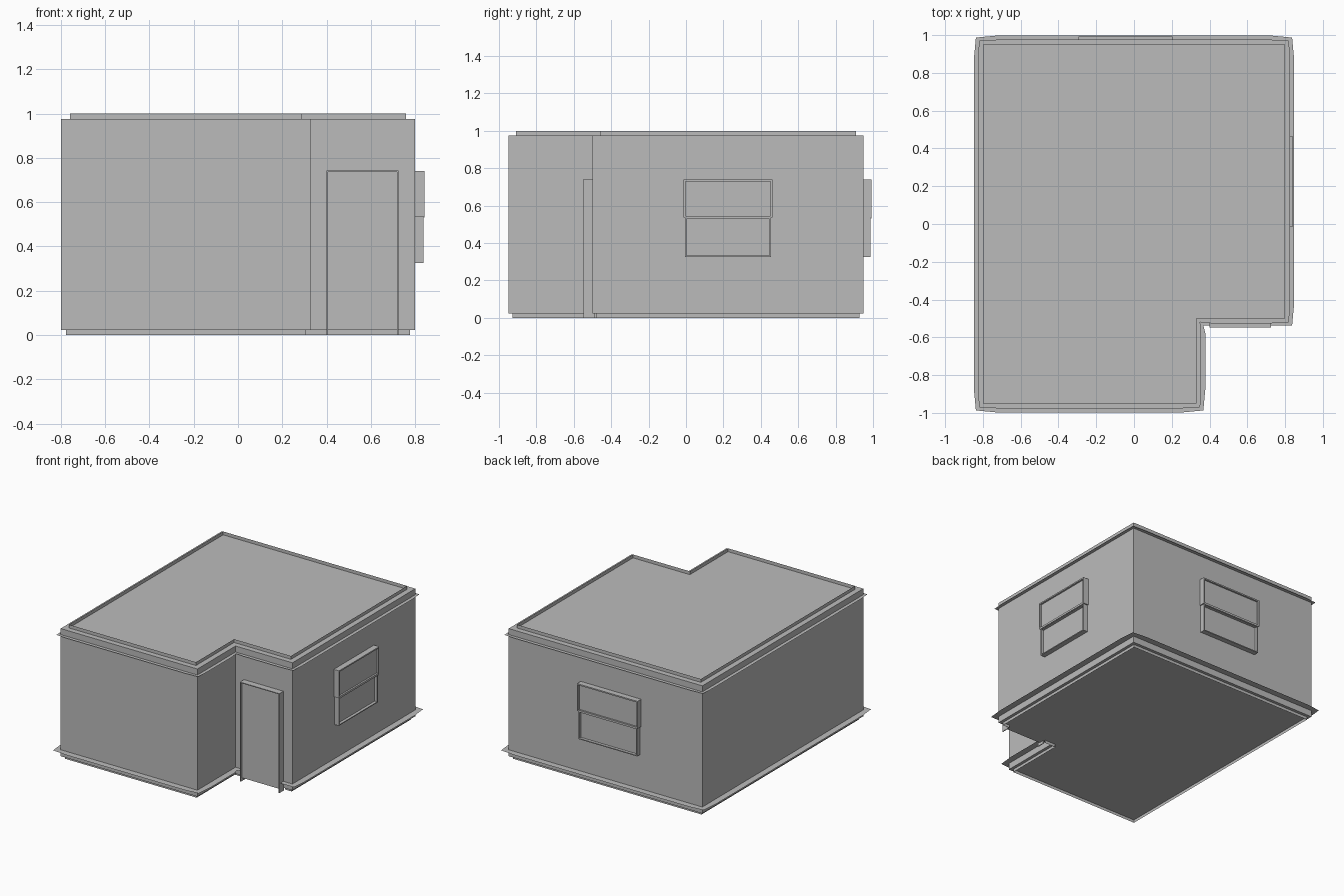
import bpy, bmesh
from mathutils import Vector, Matrix

if "Cube" in bpy.data.objects:
    bpy.data.objects.remove(bpy.data.objects["Cube"])

grey = bpy.data.materials.new("plain_grey")
grey.diffuse_color = (0.5, 0.5, 0.5, 1)
grey.use_nodes = True
grey.node_tree.nodes["Principled BSDF"].inputs["Base Color"].default_value = grey.diffuse_color


def finish(name, bm, recalc=True):
    if recalc:
        bmesh.ops.recalc_face_normals(bm, faces=bm.faces)
    me = bpy.data.meshes.new(name)
    bm.to_mesh(me)
    bm.free()
    me.materials.append(grey)
    ob = bpy.data.objects.new(name, me)
    bpy.context.collection.objects.link(ob)
    return ob


# L-shaped footprint, counter-clockwise
FOOT = [(0.8, -0.5), (0.8, 0.95), (-0.8, 0.95), (-0.8, -0.95), (0.33, -0.95), (0.33, -0.5)]
FLOOR, CEILING = 0.022, 0.975

# room shell: walls, floor and ceiling
bm = bmesh.new()
base = bm.faces.new([bm.verts.new((x, y, FLOOR)) for x, y in FOOT])
ext = bmesh.ops.extrude_face_region(bm, geom=[base], use_keep_orig=True)
bmesh.ops.translate(bm, vec=(0, 0, CEILING - FLOOR),
                    verts=[v for v in ext["geom"] if isinstance(v, bmesh.types.BMVert)])
finish("room_shell", bm)


def trim(name, path, closed, profile, bulge):
    """Sweep a thin (offset, z) profile; flanges widen slightly between corners."""
    pts = [Vector(p) for p in path]
    n = len(pts)
    segs = n if closed else n - 1
    dirs = [(pts[(i + 1) % n] - pts[i]).normalized() for i in range(segs)]
    out = [Vector((d.y, -d.x)) for d in dirs]
    stations = []
    for i, p in enumerate(pts):
        if closed or 0 < i < n - 1:
            miter = out[i - 1] + out[i % segs]
        else:
            miter = out[min(i, segs - 1)]
        stations.append((p, miter, 0))
        if i < segs:
            q = pts[(i + 1) % n]
            if (q - p).length > 0.2:
                stations.append((p + dirs[i] * 0.08, out[i], bulge))
                stations.append((q - dirs[i] * 0.08, out[i], bulge))
    bm = bmesh.new()
    rings = []
    for p, m, b in stations:
        ring = []
        for off, z in profile:
            q = p + m * (off + (b if off > 0 else 0))
            ring.append(bm.verts.new((q.x, q.y, z)))
        rings.append(ring)
    for i in range(len(rings) if closed else len(rings) - 1):
        a, b = rings[i], rings[(i + 1) % len(rings)]
        for k in range(len(profile) - 1):
            bm.faces.new((a[k], b[k], b[k + 1], a[k + 1]))
    return finish(name, bm, False)


# crown trim: lip above the ceiling and a ledge through the walls
trim("crown_trim", FOOT, True, [(0.020, 0.93), (-0.04, 0.93), (-0.04, 1.0)], 0.006)
# base trim: interrupted by the doorway
trim("base_trim", [(0.722, -0.5)] + FOOT + [(0.4, -0.5)], False,
     [(-0.022, 0.0), (-0.022, 0.07), (0.037, 0.07)], 0.011)


def add_box(bm, u0, u1, d0, d1, z0, z1):
    """Box in wall space: u along the wall, d outward, z up."""
    m = Matrix.Translation(((u0 + u1) / 2, -(d0 + d1) / 2, (z0 + z1) / 2))
    bmesh.ops.create_cube(bm, size=1, matrix=m @ Matrix.Diagonal((u1 - u0, d1 - d0, z1 - z0, 1)))


def add_frame(bm, u0, u1, d0, d1, z0, z1, t):
    add_box(bm, u0, u0 + t, d0, d1, z0, z1)
    add_box(bm, u1 - t, u1, d0, d1, z0, z1)
    add_box(bm, u0 + t, u1 - t, d0, d1, z1 - t, z1)


def window(name, w, loc, angle):
    bm = bmesh.new()
    h = w / 2
    # upper sash, a little wider and further out
    add_frame(bm, -h, h, -0.01, 0.043, 0.535, 0.74, 0.01)
    add_box(bm, -h + 0.01, h - 0.01, -0.01, 0.030, 0.54, 0.73)
    # middle rail
    add_box(bm, -h + 0.01, h - 0.01, -0.01, 0.043, 0.53, 0.545)
    # lower sash and sill
    add_frame(bm, -h + 0.008, h - 0.008, -0.01, 0.037, 0.325, 0.535, 0.007)
    add_box(bm, -h + 0.015, h - 0.015, -0.01, 0.037, 0.325, 0.332)
    add_box(bm, -h + 0.015, h - 0.015, -0.01, 0.016, 0.332, 0.53)
    bmesh.ops.transform(bm, verts=bm.verts,
                        matrix=Matrix.Translation(loc) @ Matrix.Rotation(angle, 4, "Z"))
    finish(name, bm)


PI = 3.14159265
window("right_window", 0.475, (0.8, 0.225, 0), PI / 2)
window("back_window", 0.5, (-0.045, 0.95, 0), PI)

# door: thin surround with a slightly recessed leaf
bm = bmesh.new()
add_frame(bm, 0.4, 0.725, 0.49, 0.548, 0.0, 0.743, 0.006)
add_box(bm, 0.406, 0.719, 0.49, 0.53, 0.022, 0.737)
finish("door", bm)
